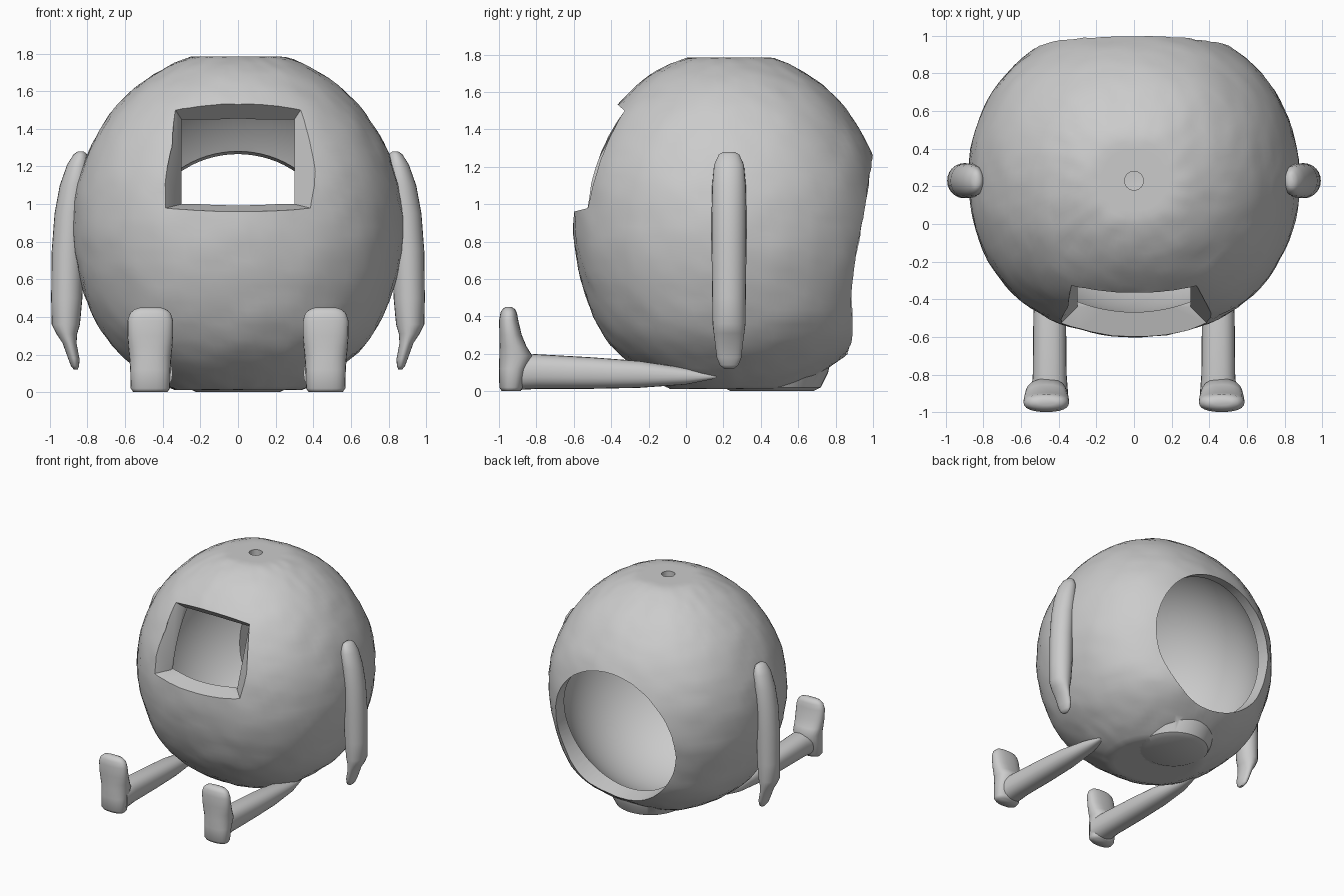
import bpy, bmesh, math
from mathutils import Vector, noise

if "Cube" in bpy.data.objects:
    bpy.data.objects.remove(bpy.data.objects["Cube"], do_unlink=True)

grey = bpy.data.materials.new("plain grey")
grey.use_nodes = True
colour = (0.6, 0.6, 0.6, 1)
grey.diffuse_color = colour
grey.node_tree.nodes["Principled BSDF"].inputs["Base Color"].default_value = colour


def make_object(name, bm):
    bmesh.ops.recalc_face_normals(bm, faces=bm.faces)
    mesh = bpy.data.meshes.new(name)
    bm.to_mesh(mesh)
    bm.free()
    mesh.materials.append(grey)
    obj = bpy.data.objects.new(name, mesh)
    bpy.context.collection.objects.link(obj)
    return obj


def select_only(obj):
    bpy.ops.object.select_all(action='DESELECT')
    obj.select_set(True)
    bpy.context.view_layer.objects.active = obj


def smooth(obj, degrees=35):
    select_only(obj)
    bpy.ops.object.shade_smooth_by_angle(angle=math.radians(degrees))


def skin(name, rings):
    """Join rings of points into a closed solid."""
    bm = bmesh.new()
    loops = [[bm.verts.new(p) for p in ring] for ring in rings]
    n = len(loops[0])
    for a, b in zip(loops, loops[1:]):
        for i in range(n):
            j = (i + 1) % n
            bm.faces.new((a[i], a[j], b[j], b[i]))
    bm.faces.new(loops[0])
    bm.faces.new(loops[-1])
    return make_object(name, bm)


def oval(center, u, v, power=1.0, n=24):
    """Oval ring; a power below one squares it off."""
    def bend(t):
        return math.copysign(abs(t) ** power, t)
    c, u, v = Vector(center), Vector(u), Vector(v)
    angles = [2 * math.pi * i / n for i in range(n)]
    return [c + u * bend(math.cos(a)) + v * bend(math.sin(a)) for a in angles]


def ball(name, center, size):
    bm = bmesh.new()
    bmesh.ops.create_uvsphere(bm, u_segments=96, v_segments=64, radius=1)
    for v in bm.verts:
        v.co = Vector(center) + v.co * Vector(size)
    return make_object(name, bm)


def boolean(target, tool, operation):
    mod = target.modifiers.new(operation, 'BOOLEAN')
    mod.operation = operation
    mod.solver = 'EXACT'
    mod.object = tool
    select_only(target)
    bpy.ops.object.modifier_apply(modifier=mod.name)
    bpy.data.objects.remove(tool, do_unlink=True)


# Round body: fuller on its diagonals and low down, most at the back,
# faintly uneven, flattened at top and bottom
middle = Vector((0, 0.235, 0.88))
body = ball("body", middle, (0.88, 0.835, 0.94))
for v in body.data.vertices:
    d = v.co - middle
    flat = d.x ** 2 + d.y ** 2 + 0.0001
    low = math.exp(-((v.co.z - 0.25) / 0.2) ** 2)
    fuller = 1 + 0.03 * (2 * d.x * d.y / flat) ** 2 + 0.03 * low
    lump = 0.006 * noise.noise(v.co * 5) + 0.005 * noise.noise(v.co * 14)
    v.co += v.normal * lump
    v.co.x *= fuller
    v.co.y += d.y * (fuller - 1) + 0.07 * low * max(0, d.y)
    v.co.z = min(max(v.co.z, 0.012), 1.785)

# Flat seat pad below the body, towards the back
pad_steps = ((0.0, 0.22), (0.02, 0.26), (0.1, 0.3), (0.2, 0.32), (0.3, 0.26))
pad = skin("seat_pad", [oval((0, 0.46, z), (r, 0, 0), (0, r, 0), 1, 48)
                        for z, r in pad_steps])
boolean(body, pad, 'UNION')

# Hollow inside
boolean(body, ball("cavity", (0, 0.265, 0.88), (0.8, 0.74, 0.84)), 'DIFFERENCE')


# Front window, flaring outwards through the wall
def window_ring(w, low_y, low_z, high_y, high_z):
    return [(-w[0], low_y, low_z), (w[0], low_y, low_z),
            (w[1], high_y, high_z), (-w[1], high_y, high_z)]


window = skin("window_cutter", [
    window_ring((0.5, 0.4), -0.64, 0.95, -0.445, 1.6),
    window_ring((0.3, 0.3), -0.44, 1.0, -0.27, 1.45),
    window_ring((0.3, 0.3), 0.1, 1.0, 0.1, 1.45)])
boolean(body, window, 'DIFFERENCE')

# Round back opening, facing back and slightly down
axis = Vector((0, 0.984, -0.18))
across = Vector((0, 0.18, 0.984))
back = skin("back_cutter", [
    oval(Vector((0, 0.895, 0.735)) + axis * t, (0.54, 0, 0), across * 0.54, 1, 80)
    for t in (-0.5, 0.4)])
boolean(body, back, 'DIFFERENCE')

# Small hole at the crown
crown = skin("crown_cutter", [oval((0, 0.23, z), (0.05, 0, 0), (0, 0.05, 0), 1, 32)
                              for z in (1.3, 2.0)])
boolean(body, crown, 'DIFFERENCE')
smooth(body)

# Limb stations: arm and foot run along z, leg runs along y
arm_steps = ((1.28, 0.835, 0.015, 0.03), (1.265, 0.838, 0.035, 0.055),
             (1.21, 0.85, 0.058, 0.08), (1.1, 0.87, 0.077, 0.09),
             (0.95, 0.892, 0.083, 0.093), (0.75, 0.905, 0.085, 0.093),
             (0.5, 0.91, 0.083, 0.09), (0.36, 0.915, 0.075, 0.088),
             (0.31, 0.91, 0.055, 0.082), (0.26, 0.895, 0.037, 0.075),
             (0.18, 0.873, 0.03, 0.066), (0.14, 0.866, 0.022, 0.05),
             (0.12, 0.862, 0.01, 0.025))
leg_steps = ((-0.93, 0.10, 0.1, 0.095), (-0.8, 0.105, 0.09, 0.093),
             (-0.5, 0.097, 0.087, 0.084), (-0.25, 0.09, 0.08, 0.072),
             (0.0, 0.08, 0.057, 0.044), (0.16, 0.08, 0.02, 0.012))
foot_steps = ((0.0, -0.935, 0.09, 0.05), (0.02, -0.935, 0.104, 0.063),
              (0.12, -0.925, 0.107, 0.075), (0.19, -0.91, 0.112, 0.088),
              (0.24, -0.925, 0.117, 0.072), (0.3, -0.938, 0.121, 0.06),
              (0.38, -0.948, 0.121, 0.051), (0.42, -0.948, 0.108, 0.044),
              (0.44, -0.948, 0.085, 0.033), (0.45, -0.948, 0.055, 0.015))

for side, s in (("left", 1), ("right", -1)):
    parts = (
        skin(side + "_arm", [oval((s * x, 0.23, z), (a, 0, 0), (0, b, 0))
                             for z, x, a, b in arm_steps]),
        skin(side + "_leg", [oval((s * 0.448, y, z), (a, 0, 0), (0, 0, b), 0.85)
                             for y, z, a, b in leg_steps]),
        skin(side + "_foot", [oval((s * 0.466, y, z), (a, 0, 0), (0, b, 0), 0.85)
                              for z, y, a, b in foot_steps]),
    )
    for part in parts:
        smooth(part, 60)
